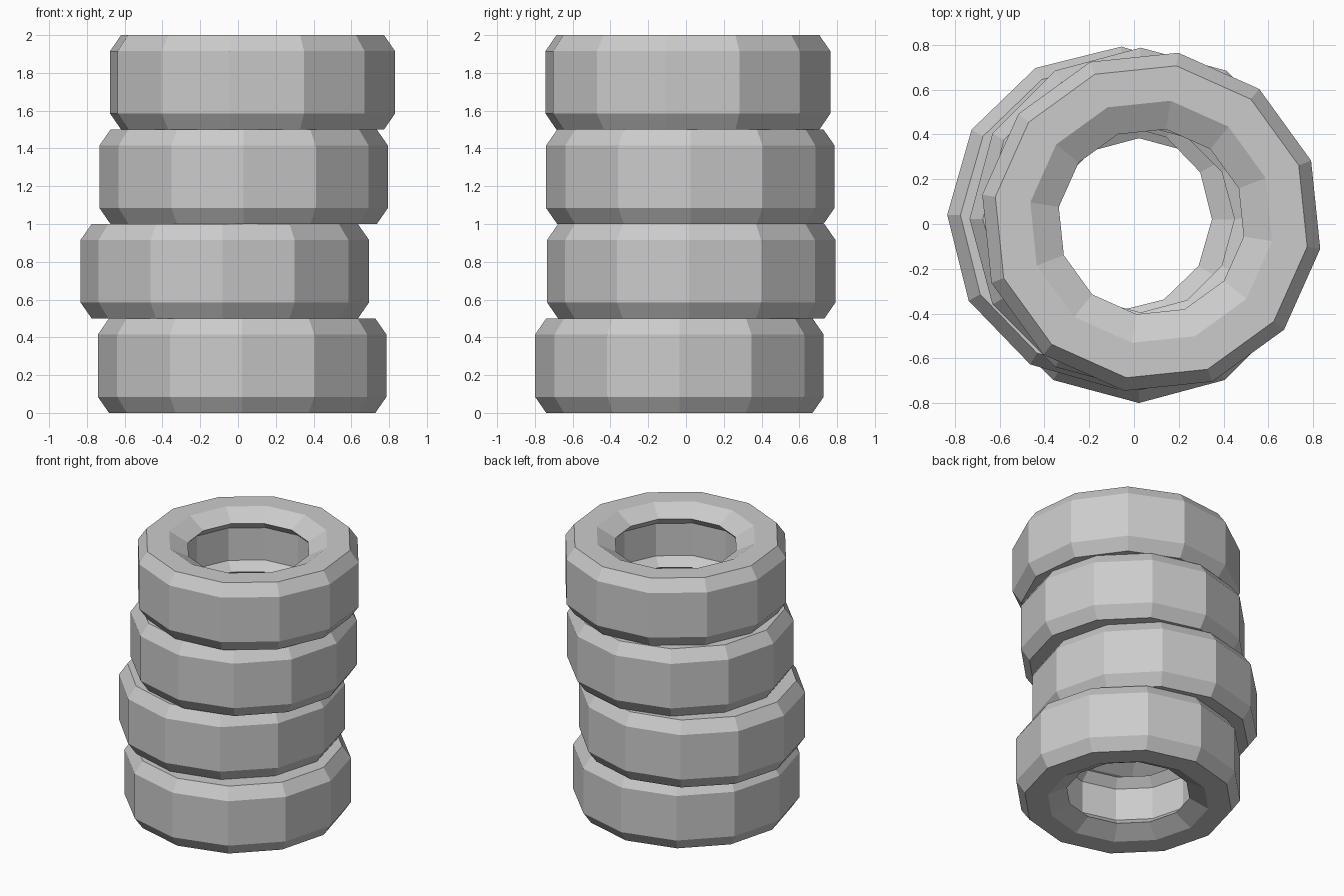
import bpy, bmesh, math

cube = bpy.data.objects.get("Cube")
if cube:
    bpy.data.objects.remove(cube, do_unlink=True)

SIDES = 12
HEIGHT = 0.5

# One grey for every tyre
grey = bpy.data.materials.new("plain_grey")
grey.use_nodes = True
colour = (0.6, 0.6, 0.6, 1)
grey.diffuse_color = colour
grey.node_tree.nodes["Principled BSDF"].inputs["Base Color"].default_value = colour

# Upper half of the cross-section (radius, depth below the top), inside to outside
half = [(0.48, 0.13), (0.418, 0.07), (0.547, 0), (0.705, 0), (0.764, 0.085)]
profile = [(r, HEIGHT - d) for r, d in half] + [(r, d) for r, d in reversed(half)]


def make_tyre(name, x, y, z, turn):
    bm = bmesh.new()
    rings = []
    for i in range(SIDES):
        a = math.tau * i / SIDES
        rings.append([bm.verts.new((r * math.cos(a), r * math.sin(a), h)) for r, h in profile])
    n = len(profile)
    for i in range(SIDES):
        here, after = rings[i], rings[(i + 1) % SIDES]
        for j in range(n):
            k = (j + 1) % n
            bm.faces.new((here[j], here[k], after[k], after[j]))
    bmesh.ops.recalc_face_normals(bm, faces=bm.faces)
    mesh = bpy.data.meshes.new(name)
    bm.to_mesh(mesh)
    bm.free()
    mesh.materials.append(grey)
    tyre = bpy.data.objects.new(name, mesh)
    tyre.location = (x, y, z)
    tyre.rotation_euler.z = math.radians(turn)
    bpy.context.collection.objects.link(tyre)


# Stack of loosely aligned tyres, bottom to top
stack = [
    ("bottom_tyre", 0.022, -0.035, 0),
    ("lower_middle_tyre", -0.07, 0.028, -1),
    ("upper_middle_tyre", 0.03, 0.023, 0),
    ("top_tyre", 0.077, 0.01, -9.1),
]
for level, (name, x, y, turn) in enumerate(stack):
    make_tyre(name, x, y, level * HEIGHT, turn)
